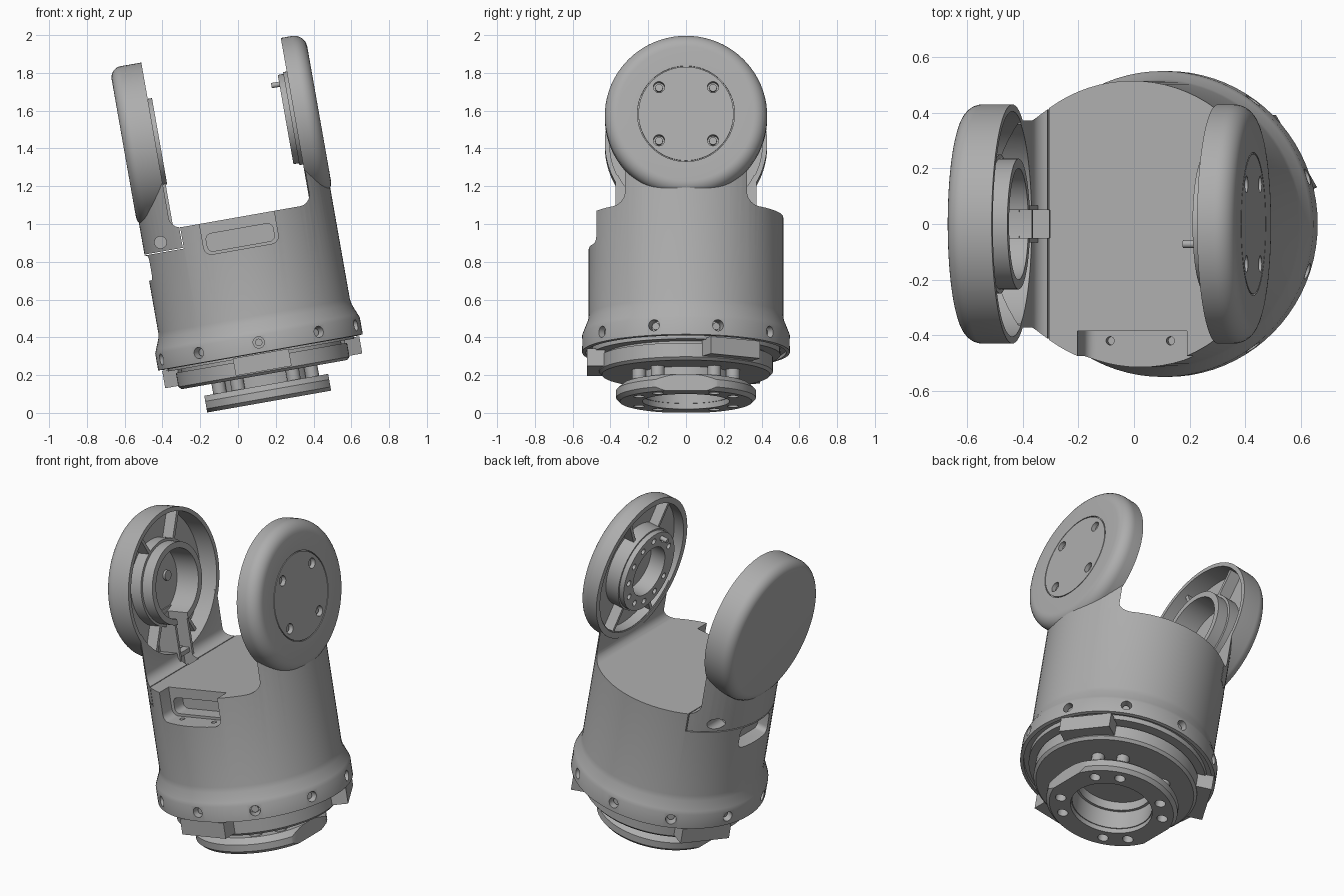
import bpy, bmesh
from math import sin, cos, pi, radians
from mathutils import Matrix, Vector

if "Cube" in bpy.data.objects:
    bpy.data.objects.remove(bpy.data.objects["Cube"])

HUB = 1.455                                   # height of the joint axis
TILT = Matrix.Translation((.165, 0, .06)) @ Matrix.Rotation(radians(-10), 4, 'Y')
TO_X = Matrix.Translation((0, 0, HUB)) @ Matrix.Rotation(pi / 2, 4, 'Y')
parts = []

grey = bpy.data.materials.new("plain grey")
grey.use_nodes = True
grey.diffuse_color = (.42, .42, .42, 1)
grey.node_tree.nodes["Principled BSDF"].inputs["Base Color"].default_value = (.42, .42, .42, 1)


def finish(name, bm, matrix=Matrix(), keep=True):
    bmesh.ops.recalc_face_normals(bm, faces=bm.faces)
    bm.transform(matrix)
    mesh = bpy.data.meshes.new(name)
    bm.to_mesh(mesh)
    bm.free()
    mesh.materials.append(grey)
    obj = bpy.data.objects.new(name, mesh)
    bpy.context.collection.objects.link(obj)
    if keep:
        parts.append(obj)
    else:
        obj.hide_render = True
    return obj


def lathe(name, profile, matrix=Matrix(), keep=True, steps=80):
    bm = bmesh.new()
    vs = [bm.verts.new((r, 0, z)) for r, z in profile]
    edges = [bm.edges.new(p) for p in zip(vs, vs[1:])]
    if profile[0][0] > 0:
        edges.append(bm.edges.new((vs[-1], vs[0])))
    bmesh.ops.spin(bm, geom=vs + edges, cent=(0, 0, 0), axis=(0, 0, 1), angle=2 * pi, steps=steps)
    bmesh.ops.remove_doubles(bm, verts=bm.verts, dist=1e-5)
    return finish(name, bm, matrix, keep)


def box(name, x, y, z, matrix=Matrix(), keep=True, bevel=0, axis=1):
    bm = bmesh.new()
    bmesh.ops.create_cube(bm, size=1)
    for v in bm.verts:
        v.co = [(lo + hi) / 2 + c * (hi - lo) for c, (lo, hi) in zip(v.co, (x, y, z))]
    if bevel:
        along = [e for e in bm.edges if abs((e.verts[0].co - e.verts[1].co)[axis]) > 1e-4]
        bmesh.ops.bevel(bm, geom=along, offset=bevel, segments=5, affect='EDGES', profile=.5)
    return finish(name, bm, matrix, keep)


def rod(name, start, end, r, keep=True, steps=20):
    start, end = Vector(start), Vector(end)
    d = end - start
    m = Matrix.Translation(start) @ d.to_track_quat('Z', 'Y').to_matrix().to_4x4()
    return lathe(name, [(0, 0), (r, 0), (r, d.length), (0, d.length)], m, keep, steps)


def prism(name, outline, y, keep=False):
    bm = bmesh.new()
    face = bm.faces.new([bm.verts.new((a, -y, h)) for a, h in outline])
    ext = bmesh.ops.extrude_face_region(bm, geom=[face])
    bmesh.ops.translate(bm, vec=(0, 2 * y, 0), verts=[g for g in ext["geom"] if isinstance(g, bmesh.types.BMVert)])
    return finish(name, bm, keep=keep)


def cut(target, *cutters):
    bpy.context.view_layer.objects.active = target
    for c in cutters:
        mod = target.modifiers.new("cut", 'BOOLEAN')
        mod.operation, mod.solver, mod.object = 'DIFFERENCE', 'EXACT', c
        bpy.ops.object.modifier_apply(modifier=mod.name)
        bpy.data.objects.remove(c)


def arc(cx, cz, r, start, end, n=8):
    return [(cx + r * cos(radians(start + (end - start) * i / n)),
             cz + r * sin(radians(start + (end - start) * i / n))) for i in range(n + 1)]


def polar(r, deg, z):
    return (r * cos(radians(deg)), r * sin(radians(deg)), z)


# Main housing: drum with a flared lower collar, carved on top into two necks
body = lathe("housing", [(0, .25), (.5, .25), (.5, .28), (.53, .28), (.53, .262), (.55, .265), (.55, .355),
                         (.542, .375), (.52, .43), (.515, .46), (.515, 1.28), (0, 1.28)])
cut(body,
    prism("top_cut", [(-.355, 1.6)] + arc(-.295, 1.05, .06, 180, 270)
          + arc(.34, 1.05, .06, 270, 360) + [(.4, 1.6)], .8),
    lathe("left_recess_cut", [(0, -.47), (.4, -.47), (.4, -.2), (0, -.2)], TO_X, False),
    lathe("right_recess_cut", [(0, .46), (.39, .46), (.39, .2), (0, .2)], TO_X, False),
    box("front_slot_cut", (-.2, .2), (-.7, -.385), (.82, 1.1), keep=False, bevel=.04),
    box("front_cavity_cut", (-.18, .18), (-.7, -.3), (.835, .93), keep=False, bevel=.03),
    box("left_slot_cut", (-.7, -.43), (-.14, .14), (.74, .872), keep=False, bevel=.03, axis=0),
    box("seam_cut_upright", (-.309, -.304), (-.6, .6), (.88, 1.1), keep=False),
    box("seam_cut_level", (-.6, -.304), (-.6, .6), (.876, .881), keep=False),
    box("cable_cut", (-.4, -.3), (-.05, .05), (.95, 1.2), keep=False))
cut(body, *[rod("screw_cut", polar(.49, 36 * k - 90, .318), polar(.6, 36 * k - 90, .318), .03, False)
            for k in range(10)])
cut(body, *[rod("cap_hole_cut", (-.42, s * .2, .93), (-.42, s * .6, .93), .032, False) for s in (-1, 1)])
cut(body, *[rod("slot_hole_cut", (a, -.42, .78), (a, -.42, .86), .015, False) for a in (-.11, .11)])

# Screw heads sunk in the collar
for k in range(10):
    rod("collar_screw", polar(.485, 36 * k - 90, .318), polar(.52, 36 * k - 90, .318), .02, steps=12)

# Arm hubs: round hollow discs with a central bearing ring
left_arm = lathe("left_arm", [(0, -.525), (.37, -.525)] + arc(.37, -.465, .06, -90, 0)
                 + [(.43, -.355), (.405, -.355), (.405, -.47), (.25, -.47), (.25, -.4), (.235, -.4),
                    (.235, -.332), (.2, -.332), (.2, -.48), (0, -.48)], TO_X)
right_arm = lathe("right_arm", [(0, .525), (.252, .525), (.252, .517), (.257, .517), (.257, .525), (.36, .525)]
                  + arc(.36, .455, .07, 90, 0)
                  + [(.43, .395), (.395, .395), (.395, .46), (.25, .46), (.25, .375), (.24, .375),
                     (.24, .345), (.15, .345), (.15, .44), (0, .44)], TO_X)
cut(left_arm, box("cable_gap_cut", (-.465, -.3), (-.05, .05), (1.18, 1.3), keep=False))
cut(right_arm, *[rod("cover_hole_cut", (.48, .143 * s, HUB + .143 * t), (.6, .143 * s, HUB + .143 * t), .03, False)
                 for s in (-1, 1) for t in (-1, 1)])
cut(right_arm, *[rod("ring_hole_cut", (.3, .195 * cos(k * pi / 6), HUB + .195 * sin(k * pi / 6)),
                     (.4, .195 * cos(k * pi / 6), HUB + .195 * sin(k * pi / 6)), .018, False, 12)
                 for k in range(12)])

# Cover screws, locating pin and hub centre screw
for s in (-1, 1):
    for t in (-1, 1):
        rod("cover_screw", (.47, .143 * s, HUB + .143 * t), (.505, .143 * s, HUB + .143 * t), .02, steps=12)
rod("locating_pin", (.4, -.072, HUB + .19), (.302, -.072, HUB + .19), .014)
rod("hub_screw", (-.49, .1, HUB), (-.465, .1, HUB), .03)

# Stiffening ribs in both hub recesses
for deg in (-28, 28, 152, 208):
    turn = Matrix.Translation((0, 0, HUB)) @ Matrix.Rotation(radians(deg), 4, 'X')
    box("left_rib", (-.48, -.4), (-.01, .01), (.24, .41), turn)
    box("right_rib", (.4, .47), (-.01, .01), (.24, .4), turn)

# Cable channel walls below the left hub
for s in (-1, 1):
    box("cable_channel_wall", (-.48, -.34), sorted((s * .05, s * .066)), (.97, 1.235))

# Turntable under the housing with three stop blocks
lathe("turntable", [(0, .2), (.21, .2), (.21, .145), (.445, .145), (.46, .16), (.46, .235),
                    (.43, .235), (.43, .262), (0, .262)])
for deg in (-90, 30, 150):
    box("stop_block", (.43, .525), (-.15, .15), (.165, .258), Matrix.Rotation(radians(deg), 4, 'Z'))

# Mounting flange with two flats, paired bolt holes and spacer posts
flange = lathe("mounting_flange", [(.23, 0), (.35, 0), (.37, .02), (.37, .06), (.335, .09), (.23, .09)])
cut(flange, *[box("flat_cut", sorted((s * .333, s * .5)), (-.5, .5), (-.1, .2), keep=False) for s in (-1, 1)])
bolts = [45 + 90 * k + d for k in range(4) for d in (-14, 14)]
cut(flange, *[rod("bolt_cut", polar(.29, d, -.05), polar(.29, d, .05), .03, False) for d in bolts])
for d in bolts:
    rod("spacer_post", polar(.29, d, .085), polar(.29, d, .15), .036)
lathe("centre_tube", [(.225, .03), (.25, .03), (.25, .16), (.225, .16)])

# Smooth shading, then lean the whole assembly
for obj in parts:
    bpy.ops.object.select_all(action='DESELECT')
    obj.select_set(True)
    bpy.context.view_layer.objects.active = obj
    bpy.ops.object.shade_smooth_by_angle(angle=radians(32))
    obj.matrix_world = TILT
